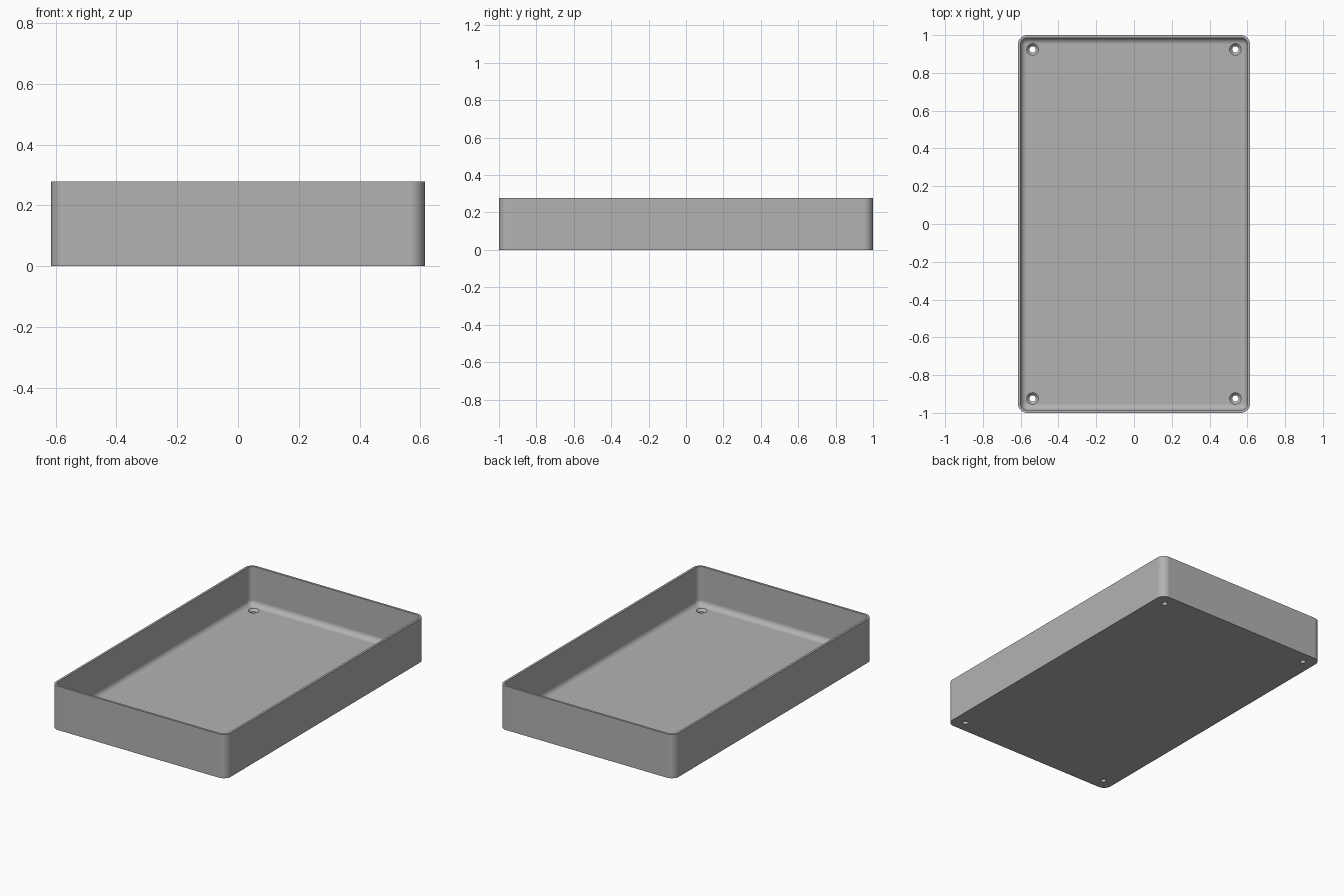
import bpy
import bmesh
from math import sin, cos, pi, radians

if "Cube" in bpy.data.objects:
    bpy.data.objects.remove(bpy.data.objects["Cube"], do_unlink=True)

HALF_X, HALF_Y, HEIGHT = 0.615, 1.0, 0.278
CORNER, WALL, FLOOR, FILLET = 0.05, 0.014, 0.032, 0.034
HOLE_X, HOLE_Y = 0.537, 0.924
STEPS = 8

grey = bpy.data.materials.new("light grey plastic")
grey.use_nodes = True
colour = (0.45, 0.45, 0.45, 1)
grey.diffuse_color = colour
grey.node_tree.nodes["Principled BSDF"].inputs["Base Color"].default_value = colour


def rounded_ring(bm, inset, z):
    """Rounded rectangle of vertices, shrunk by inset, at height z."""
    r = max(CORNER - inset, 0.002)
    cx, cy = HALF_X - inset - r, HALF_Y - inset - r
    ring = []
    for corner, (sx, sy) in enumerate([(1, 1), (-1, 1), (-1, -1), (1, -1)]):
        for i in range(STEPS + 1):
            a = (corner + i / STEPS) * pi / 2
            ring.append(bm.verts.new((sx * cx + r * cos(a), sy * cy + r * sin(a), z)))
    return ring


def bridge(bm, lower, upper):
    n = len(lower)
    for i in range(n):
        j = (i + 1) % n
        bm.faces.new((lower[i], lower[j], upper[j], upper[i]))


# Tray shell: outer wall, rim, inner wall, floor fillet
profile = [(0, 0), (0, HEIGHT), (WALL, HEIGHT)]
for i in range(STEPS + 1):
    a = i / STEPS * pi / 2
    profile.append((WALL + FILLET * (1 - cos(a)), FLOOR + FILLET * (1 - sin(a))))
bm = bmesh.new()
rings = [rounded_ring(bm, inset, z) for inset, z in profile]
for lower, upper in zip(rings, rings[1:]):
    bridge(bm, lower, upper)
bm.faces.new(reversed(rings[0]))
bm.faces.new(rings[-1])
bmesh.ops.recalc_face_normals(bm, faces=bm.faces[:])
mesh = bpy.data.meshes.new("tray")
bm.to_mesh(mesh)
bm.free()
mesh.materials.append(grey)
tray = bpy.data.objects.new("tray", mesh)
bpy.context.collection.objects.link(tray)

# Countersunk screw hole cutters, one in each corner
bm = bmesh.new()
hole_profile = [(0.017, -0.05), (0.017, 0.018), (0.031, FLOOR), (0.031, FLOOR + 0.03)]
SIDES = 32
for sx in (-1, 1):
    for sy in (-1, 1):
        loops = [[bm.verts.new((sx * HOLE_X + r * cos(2 * pi * k / SIDES),
                                sy * HOLE_Y + r * sin(2 * pi * k / SIDES), z))
                  for k in range(SIDES)] for r, z in hole_profile]
        for lower, upper in zip(loops, loops[1:]):
            bridge(bm, lower, upper)
        bm.faces.new(reversed(loops[0]))
        bm.faces.new(loops[-1])
cut_mesh = bpy.data.meshes.new("screw_hole_cutter")
bm.to_mesh(cut_mesh)
bm.free()
cut_mesh.materials.append(grey)
cutter = bpy.data.objects.new("screw_hole_cutter", cut_mesh)
bpy.context.collection.objects.link(cutter)
cutter.hide_render = True

cut = tray.modifiers.new("screw_holes", 'BOOLEAN')
cut.operation = 'DIFFERENCE'
cut.solver = 'EXACT'
cut.object = cutter
bpy.ops.object.select_all(action='DESELECT')
bpy.context.view_layer.objects.active = tray
tray.select_set(True)
bpy.ops.object.modifier_apply(modifier=cut.name)
bpy.data.objects.remove(cutter, do_unlink=True)

# Smooth rounded corners and fillet, crisp rim and holes
bpy.ops.object.shade_smooth_by_angle(angle=radians(30))
weighted = tray.modifiers.new("weighted_normals", 'WEIGHTED_NORMAL')
weighted.keep_sharp = True
